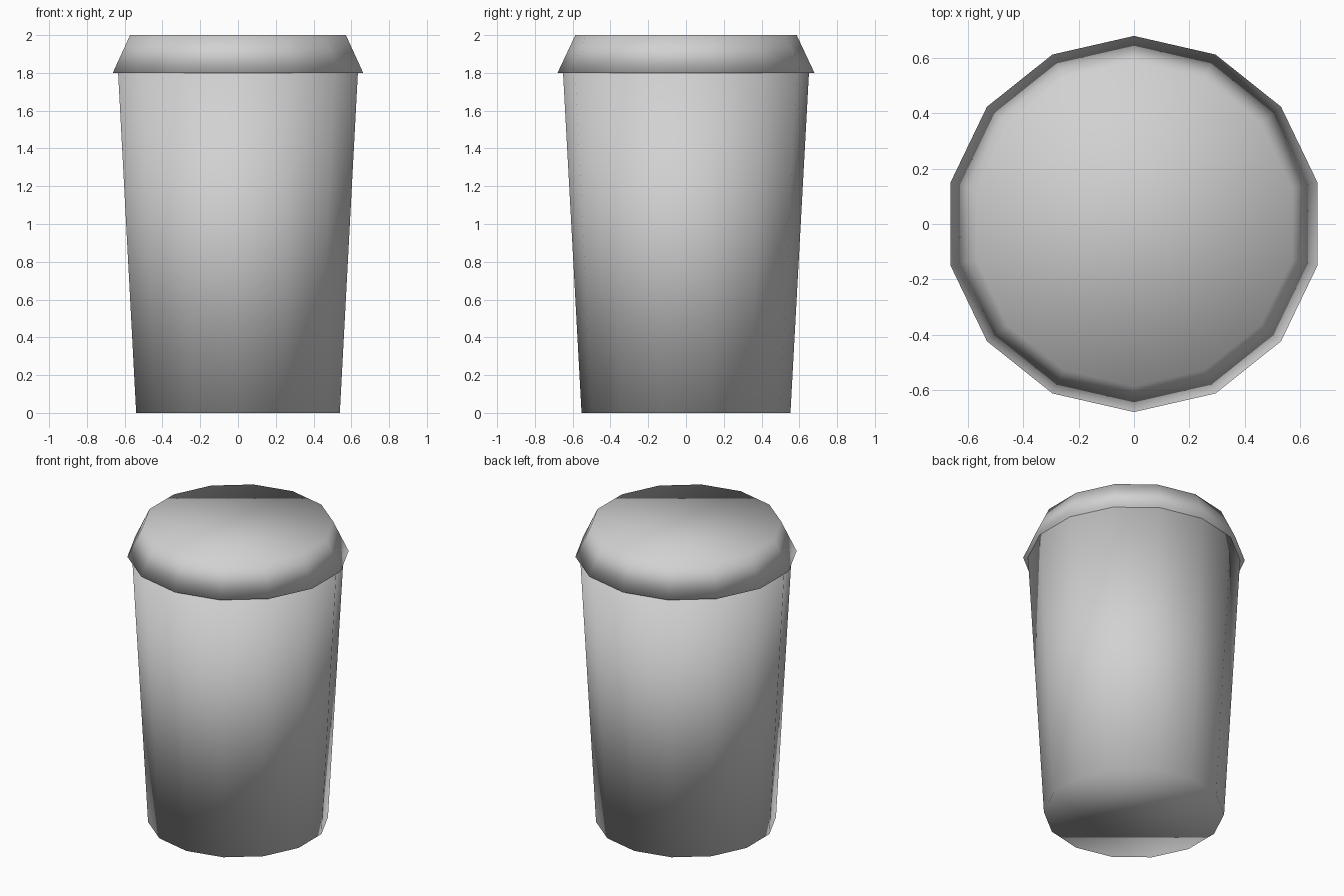
import bpy

cube = bpy.data.objects.get("Cube")
if cube:
    bpy.data.objects.remove(cube, do_unlink=True)

SIDES = 14

# Single light grey for the whole cup
grey = bpy.data.materials.new("light_grey")
grey.use_nodes = True
colour = (0.64, 0.64, 0.64, 1.0)
grey.diffuse_color = colour
grey.node_tree.nodes["Principled BSDF"].inputs["Base Color"].default_value = colour


def tapered_part(name, bottom_radius, top_radius, z_bottom, z_top):
    """Closed, smooth-shaded truncated cone with a corner on the y axis."""
    bpy.ops.mesh.primitive_cone_add(
        vertices=SIDES, radius1=bottom_radius, radius2=top_radius,
        depth=z_top - z_bottom, end_fill_type='NGON',
        location=(0, 0, (z_bottom + z_top) / 2))
    part = bpy.context.object
    part.name = name
    part.data.materials.append(grey)
    bpy.ops.object.shade_smooth()
    return part


# Cup body widens upward; the lid overhangs it and narrows to a flat top
tapered_part("cup_body", 0.553, 0.651, 0.0, 1.8)
tapered_part("cup_lid", 0.68, 0.586, 1.8, 2.0)
